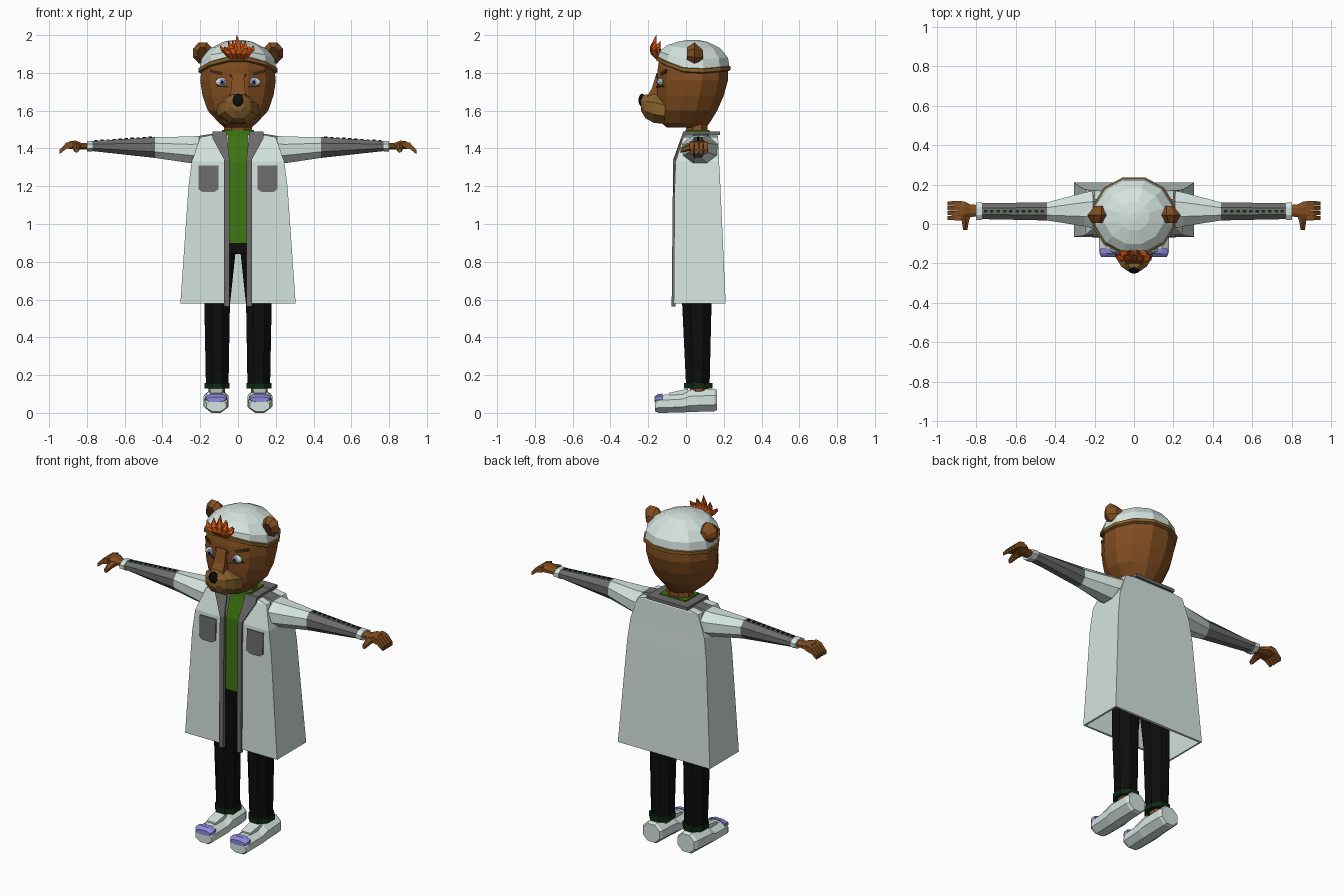
import bpy, bmesh, math
from mathutils import Vector

old = bpy.data.objects.get("Cube")
if old:
    bpy.data.objects.remove(old, do_unlink=True)


def material(name, r, g, b):
    m = bpy.data.materials.new(name)
    m.use_nodes = True
    m.diffuse_color = (r, g, b, 1)
    m.node_tree.nodes["Principled BSDF"].inputs["Base Color"].default_value = (r, g, b, 1)
    return m


FUR = material("brown fur", .22, .075, .015)
TAN = material("tan fur", .25, .12, .025)
DARK = material("dark brown", .06, .02, .005)
BLACK = material("black", .004, .004, .004)
WHITE = material("pale white", .66, .77, .73)
GREY = material("grey", .15, .15, .15)
GREEN = material("green", .05, .18, .006)
PINE = material("dark green", .004, .025, .008)
PURPLE = material("purple", .27, .25, .7)
ORANGE = material("orange", .68, .1, .008)


def finish(name, bm, mats, rule=None, mirror=False, fix=True):
    """Turn a bmesh into an object, colouring faces by an optional rule."""
    if fix:
        bmesh.ops.recalc_face_normals(bm, faces=bm.faces)
    bm.normal_update()
    if rule:
        for f in bm.faces:
            f.material_index = rule(f.calc_center_median(), f.normal)
    me = bpy.data.meshes.new(name)
    bm.to_mesh(me)
    bm.free()
    for m in mats:
        me.materials.append(m)
    ob = bpy.data.objects.new(name, me)
    bpy.context.scene.collection.objects.link(ob)
    if mirror:
        ob.modifiers.new("mirror", 'MIRROR')
    return ob


def skin(name, rings, mats, rule=None, mirror=False):
    """Bridge closed rings of points and cap both ends."""
    bm = bmesh.new()
    loops = [[bm.verts.new(p) for p in ring] for ring in rings]
    n = len(loops[0])
    for lo, hi in zip(loops, loops[1:]):
        for i in range(n):
            j = (i + 1) % n
            bm.faces.new((lo[i], lo[j], hi[j], hi[i]))
    bm.faces.new(loops[0])
    bm.faces.new(loops[-1])
    return finish(name, bm, mats, rule, mirror)


def loft(name, axis, rings, mats, n=8, rule=None, mirror=False):
    """Each ring is (position, low a, high a, low b, high b) across the axis."""
    out = []
    for p, a0, a1, b0, b1 in rings:
        ring = []
        for i in range(n):
            t = 2 * math.pi * (i + .5) / n
            k = .5 / math.cos(math.pi / n)
            a = (a0 + a1) / 2 + (a1 - a0) * k * math.cos(t)
            b = (b0 + b1) / 2 + (b1 - b0) * k * math.sin(t)
            ring.append({'x': (p, a, b), 'y': (a, p, b), 'z': (a, b, p)}[axis])
        out.append(ring)
    return skin(name, out, mats, rule, mirror)


def box(name, x0, x1, y0, y1, z0, z1, mat, mirror=True):
    return loft(name, 'z', [(z0, x0, x1, y0, y1), (z1, x0, x1, y0, y1)], [mat], 4, mirror=mirror)


def plate(name, outline, depth, thick, mat):
    """Mirrored thin plate; outline in x and z, depth gives its front y."""
    front = [(x, depth(x, z), z) for x, z in outline]
    back = [(x, y + thick, z) for x, y, z in front]
    return skin(name, [front, back], [mat], mirror=True)


def ball(name, centre, size, mat, mirror=False):
    bm = bmesh.new()
    bmesh.ops.create_uvsphere(bm, u_segments=10, v_segments=6, radius=1)
    for v in bm.verts:
        v.co = Vector(centre) + Vector(size) * v.co
    return finish(name, bm, [mat], mirror=mirror)


# Head, neck and muzzle
loft("head", 'z', [(z, -w, w, f, b) for z, w, f, b in (
    (1.51, .07, -.10, .105), (1.535, .10, -.13, .125), (1.60, .16, -.145, .165),
    (1.68, .188, -.15, .20), (1.76, .20, -.152, .222), (1.82, .193, -.15, .222),
    (1.88, .165, -.14, .18), (1.92, .10, -.08, .12))], [FUR], 12)
loft("neck", 'z', [(1.46, -.08, .08, 0, .115), (1.54, -.07, .07, 0, .115)], [FUR])
loft("muzzle", 'y', [(-.11, -.11, .11, 1.53, 1.67), (-.17, -.092, .092, 1.535, 1.69),
                     (-.215, -.065, .065, 1.56, 1.685), (-.238, -.032, .032, 1.60, 1.675)], [TAN])
loft("nose_bridge", 'z', [(1.66, -.045, .045, -.215, -.1), (1.72, -.036, .036, -.18, -.1),
                          (1.80, -.03, .03, -.156, -.1)], [FUR], 4)
ball("nose", (0, -.232, 1.655), (.03, .02, .035), BLACK)

# Eyes and brows
ball("eyes", (.085, -.132, 1.752), (.037, .018, .023), WHITE, True)
ball("irises", (.083, -.144, 1.752), (.017, .011, .017), PURPLE, True)
ball("pupils", (.083, -.152, 1.752), (.008, .005, .008), BLACK, True)


def face_y(x, z):
    return -.158 + max(0, x - .05) * .54


plate("brows", [(.03, 1.775), (.14, 1.80), (.145, 1.817), (.03, 1.792)], face_y, .009, DARK)
plate("lower_lids", [(.05, 1.722), (.12, 1.727), (.12, 1.734), (.05, 1.729)], face_y, .009, DARK)

# Ears with dark inner faces
loft("ears", 'y', [(.005, .16, .215, 1.87, 1.935), (.045, .135, .237, 1.85, 1.962),
                   (.09, .15, .20, 1.865, 1.92)], [FUR, DARK], 8,
     lambda c, n: int(n.y < -.9), True)


# Head cover with a wavy lower edge and a raised band
def cover_ring(rise, shift, k):
    ring = []
    for i in range(12):
        t = 2 * math.pi * (i + .5) / 12
        c, s = math.cos(t), math.sin(t)
        edge = 1.812 + .07 * max(0, -s) ** 1.5 + .018 * max(0, s)
        k2 = k / math.cos(math.pi / 12)
        ring.append((.202 * k2 * c, .04 + .19 * k2 * s, edge + (1.975 - edge) * rise + shift))
    return ring


skin("head_cover", [cover_ring(h, 0, k) for h, k in
                    ((0, 1), (.35, .96), (.7, .74), (.93, .38), (1, .1))], [WHITE])
skin("cover_band", [cover_ring(0, s, k) for s, k in
                    ((-.02, .97), (-.014, 1.035), (.004, 1.035), (.008, .98))], [TAN])

# Tuft of flame shaped hair locks
for i in range(9):
    u = (i - 4) / 4
    x, lean, top = .05 * u, .05 * u, 2.0 - .055 * abs(u) - .018 * (i % 2)
    y = -.165 + .02 * (i % 2)
    loft("hair_lock", 'z', [(z, cx - r, cx + r, cy - r, cy + r) for z, cx, cy, r in (
        (1.868, x * .6, y + .02, .008), (1.90, x, y, .019),
        (1.94 - .02 * abs(u), x + lean * .45, y - .008, .015),
        (top, x + lean * .8 - .006, y + .008, .001))], [ORANGE], 5)

# Open coat shell
bm = bmesh.new()
rows = []
for z, w, f, b in ((.58, .305, -.065, .21), (1.20, .262, -.06, .182), (1.33, .245, -.055, .175),
                   (1.46, .20, -.015, .17), (1.475, .12, 0, .165)):
    rows.append([bm.verts.new(p) for p in ((.05, f, z), (w, f, z), (w, b, z), (0, b, z))])
for lo, hi in zip(rows, rows[1:]):
    for i in range(3):
        bm.faces.new((lo[i], lo[i + 1], hi[i + 1], hi[i]))
coat = finish("coat", bm, [WHITE], mirror=True, fix=False)
shell = coat.modifiers.new("thickness", 'SOLIDIFY')
shell.thickness, shell.offset = .015, -1

# Coat trim, lapels, pockets and collar
plate("coat_trim", [(.045, .562), (.073, .562), (.073, 1.34), (.045, 1.34)],
      lambda x, z: -.076 + .01 * (z - .56), .02, GREY)
plate("lapels", [(.045, 1.34), (.073, 1.34), (.135, 1.455), (.135, 1.49), (.06, 1.49)],
      lambda x, z: -.068 + .36 * (z - 1.34), .015, GREY)
plate("pockets", [(.103, 1.31), (.103, 1.185), (.125, 1.17), (.19, 1.17), (.21, 1.185), (.21, 1.31)],
      lambda x, z: -.068 + .04 * (z - 1.17), .009, GREY)
box("collar_sides", .075, .135, -.005, .178, 1.472, 1.49, GREY)
box("collar_back", -.135, .135, .115, .18, 1.472, 1.491, GREY, False)

# Shirt
loft("shirt", 'z', [(z, -.13, .13, f, .145) for z, f in
                    ((.90, -.035), (1.33, -.035), (1.475, .002))], [GREEN], 4)
loft("shirt_collar", 'z', [(1.46, -.09, .09, -.004, .13), (1.498, -.085, .085, -.002, .125)],
     [GREEN], 4)

# Sleeves: pale shoulder, grey shoulder patch and grey forearm
loft("sleeves", 'x', [(.12, 0, .165, 1.35, 1.48), (.21, -.02, .168, 1.32, 1.466),
                      (.25, -.012, .16, 1.322, 1.463), (.44, .018, .11, 1.35, 1.46),
                      (.78, .025, .105, 1.387, 1.438)], [WHITE, GREY], 8,
     lambda c, n: int(c.x > .44 or (c.x < .2 and n.z > .5)), True)
loft("sleeve_cuffs", 'x', [(.77, .02, .11, 1.383, 1.44), (.80, .02, .11, 1.385, 1.438)],
     [WHITE], mirror=True)
for i in range(10):
    x = .455 + .032 * i
    z = 1.46 - .065 * (x - .44)
    box("sleeve_stitch", x, x + .018, .058, .072, z - .004, z + .004, PINE)

# Hands
loft("palms", 'x', [(.78, .04, .095, 1.393, 1.428), (.83, .035, .10, 1.395, 1.43),
                    (.86, .022, .114, 1.398, 1.442), (.895, .02, .116, 1.397, 1.437)],
     [FUR], mirror=True)
for i in range(4):
    y = .019 + .0245 * i
    loft("finger", 'x', [(.875, y, y + .0235, 1.405, 1.438), (.91, y, y + .0235, 1.397, 1.43),
                         (.945, y + .002, y + .022, 1.37, 1.392)], [FUR], 4, mirror=True)
loft("thumbs", 'y', [(.05, .825, .88, 1.395, 1.43), (.01, .838, .872, 1.388, 1.42),
                     (-.03, .845, .866, 1.378, 1.402)], [FUR], 6, mirror=True)

# Trousers
box("hips", -.16, .16, -.034, .14, .84, .91, BLACK, False)
loft("trouser_legs", 'z', [(.15, .05, .17, 0, .125), (.57, .043, .178, -.02, .135),
                           (.86, .012, .17, -.033, .14)], [BLACK], mirror=True)
loft("trouser_cuffs", 'z', [(.128, .045, .177, -.01, .14), (.158, .045, .177, -.01, .14)],
     [PINE], mirror=True)
loft("ankles", 'z', [(.09, .07, .155, .02, .12), (.14, .07, .155, .02, .12)], [FUR], mirror=True)

# Shoes with purple toe caps
loft("shoes", 'y', [(-.163, .063, .168, .008, .07), (-.145, .055, .176, 0, .094),
                    (-.02, .05, .18, .002, .102), (.02, .05, .183, .005, .122),
                    (.15, .052, .18, .008, .128), (.165, .06, .17, .015, .12)],
     [WHITE], mirror=True)
loft("shoe_tongues", 'y', [(-.09, .085, .145, .08, .106), (.01, .08, .15, .08, .128)],
     [WHITE], 4, mirror=True)
loft("toe_caps", 'y', [(-.168, .066, .165, .058, .085), (-.15, .057, .174, .056, .1),
                       (-.125, .06, .171, .06, .102)], [PURPLE], mirror=True)
